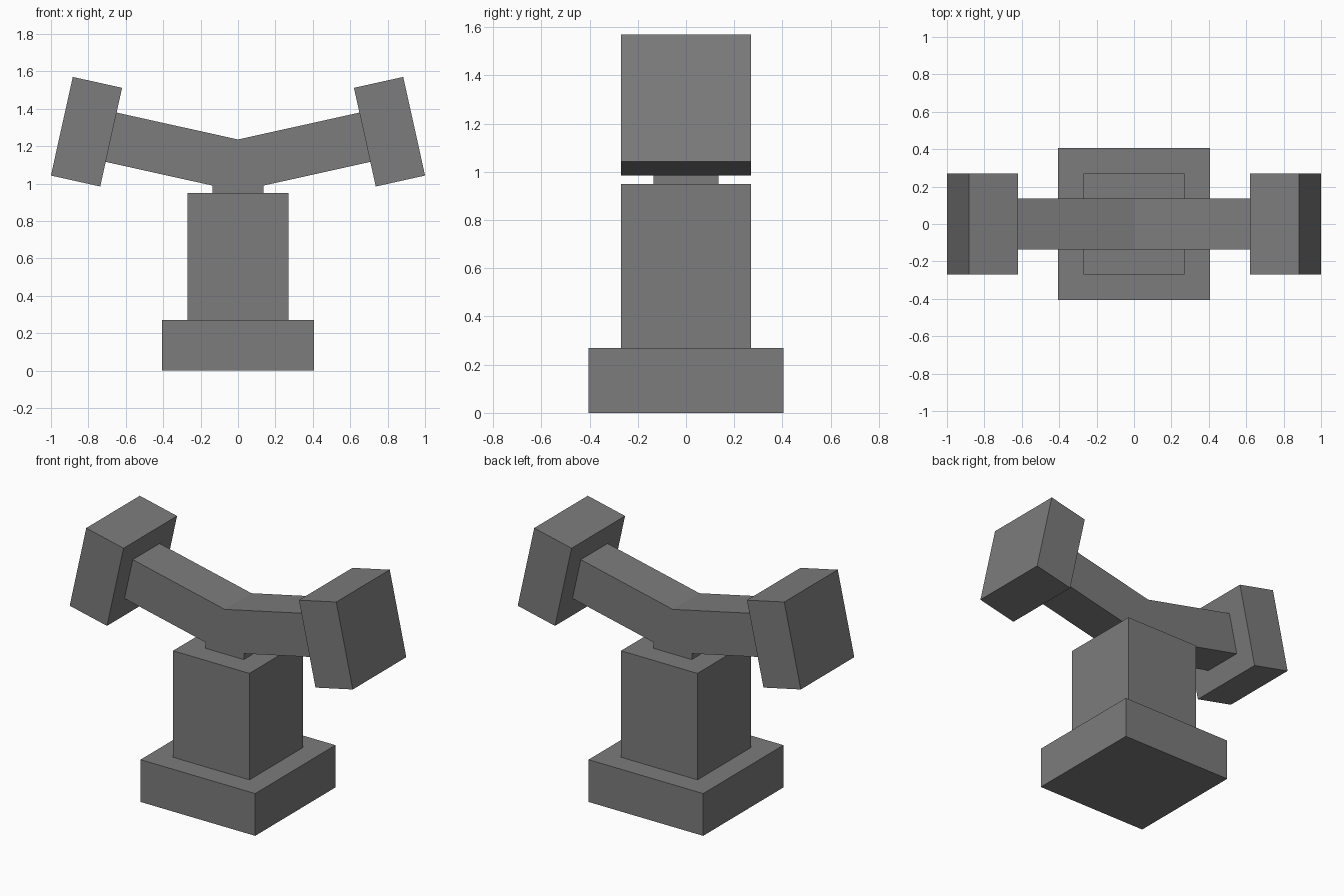
import bpy, bmesh, math
from mathutils import Matrix, Vector

cube = bpy.data.objects.get("Cube")
if cube:
    bpy.data.objects.remove(cube, do_unlink=True)

grey = bpy.data.materials.new("mid_grey")
grey.use_nodes = True
colour = (0.2, 0.2, 0.2, 1)
grey.diffuse_color = colour
grey.node_tree.nodes["Principled BSDF"].inputs["Base Color"].default_value = colour

TILT = math.radians(12.5)   # upward slope of the arms
HUB_Z = 1.097               # where the arm centre lines meet
ARM = 0.27                  # arm thickness and depth


def add_object(name, bm):
    bmesh.ops.recalc_face_normals(bm, faces=bm.faces)
    mesh = bpy.data.meshes.new(name)
    bm.to_mesh(mesh)
    bm.free()
    mesh.materials.append(grey)
    obj = bpy.data.objects.new(name, mesh)
    bpy.context.collection.objects.link(obj)
    return obj


def box(name, size, centre, tilt=0.0):
    bm = bmesh.new()
    bmesh.ops.create_cube(bm, size=1)
    bmesh.ops.scale(bm, vec=size, verts=bm.verts)
    bmesh.ops.transform(bm, verts=bm.verts, matrix=Matrix.Translation(centre) @ Matrix.Rotation(tilt, 4, 'Y'))
    return add_object(name, bm)


# Stepped pedestal
box("base", (0.81, 0.81, 0.27), (0, 0, 0.135))
box("pedestal", (0.54, 0.54, 0.68), (0, 0, 0.61))
box("neck", (0.27, 0.268, 0.16), (0, 0, 1.03))

# Pair of arms: one V-shaped profile extruded front to back
half = ARM / 2 / math.cos(TILT)
reach = 0.72
end = Vector((reach * math.cos(TILT), HUB_Z + reach * math.sin(TILT)))
side = Vector((-math.sin(TILT), math.cos(TILT))) * ARM / 2
top, low = end + side, end - side
profile = [(0, HUB_Z - half), low, top, (0, HUB_Z + half), (-top.x, top.y), (-low.x, low.y)]
bm = bmesh.new()
face = bm.faces.new([bm.verts.new((p[0], -ARM / 2, p[1])) for p in profile])
new = bmesh.ops.extrude_face_region(bm, geom=[face])["geom"]
bmesh.ops.translate(bm, vec=(0, ARM, 0), verts=[v for v in new if isinstance(v, bmesh.types.BMVert)])
add_object("arms", bm)

# Blocks capping each arm
for name, s in (("left_end_block", 1), ("right_end_block", -1)):
    box(name, (0.27, 0.54, 0.54), (s * 0.81, 0, 1.277), -s * TILT)
